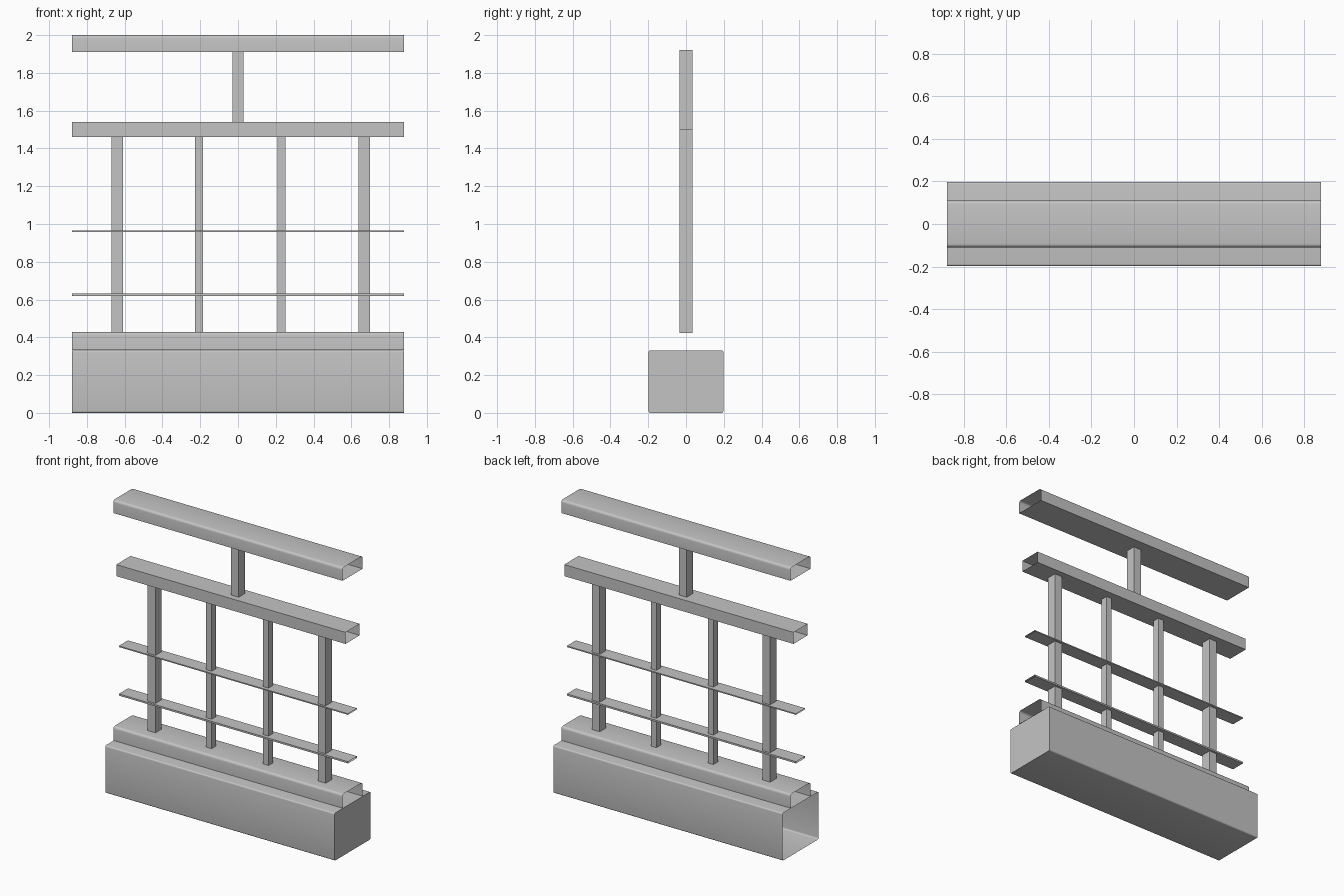
import bpy
import math

cube = bpy.data.objects.get("Cube")
if cube:
    bpy.data.objects.remove(cube, do_unlink=True)

# One plain grey for the whole railing
grey = bpy.data.materials.new("plain_grey")
grey.use_nodes = True
colour = (0.55, 0.55, 0.55, 1)
grey.diffuse_color = colour
grey.node_tree.nodes["Principled BSDF"].inputs["Base Color"].default_value = colour

LENGTH = 0.88


def section(half_width, low, high, top_radius=0, bottom_radius=0, steps=4):
    """Closed rectangular outline with optional rounded corners."""
    corners = [(1, 1, top_radius, 0), (-1, 1, top_radius, 90),
               (-1, -1, bottom_radius, 180), (1, -1, bottom_radius, 270)]
    points = []
    for sx, sy, r, start in corners:
        cx = sx * (half_width - r)
        cy = high - r if sy > 0 else low + r
        for i in range(steps + 1 if r else 1):
            a = math.radians(start + 90 * i / steps)
            points.append((cx + r * math.cos(a), cy + r * math.sin(a)))
    return points


def tube(name, outline, start, end, axis="x", cap_end=False):
    """Thin-walled open extrusion of an outline along x or z."""
    n = len(outline)
    verts = []
    for t in (start, end):
        verts += [(t, u, v) if axis == "x" else (u, v, t) for u, v in outline]
    faces = [(i, (i + 1) % n, (i + 1) % n + n, i + n) for i in range(n)]
    if axis == "x":
        faces = [f[::-1] for f in faces]
        faces = [f[::-1] for f in faces]
    if cap_end:
        faces.append(tuple(range(n, 2 * n)))
    mesh = bpy.data.meshes.new(name)
    mesh.from_pydata(verts, [], faces)
    mesh.materials.append(grey)
    obj = bpy.data.objects.new(name, mesh)
    bpy.context.collection.objects.link(obj)
    bpy.ops.object.select_all(action="DESELECT")
    obj.select_set(True)
    bpy.context.view_layer.objects.active = obj
    bpy.ops.object.shade_smooth_by_angle(angle=math.radians(35))
    return obj


def post(name, x, half_x, half_y, low, high):
    outline = [(x + u, v) for u, v in section(half_x, -half_y, half_y)]
    return tube(name, outline, low, high, axis="z")


# Base beam, closed at its +x end only
tube("base_beam", section(0.198, 0, 0.33, 0.01, 0.01), -LENGTH, LENGTH, cap_end=True)

# Hollow rails
tube("bottom_rail", section(0.11, 0.332, 0.428, 0.017), -LENGTH, LENGTH)
tube("middle_rail", section(0.078, 1.46, 1.54), -LENGTH, LENGTH)
tube("top_rail", section(0.11, 1.91, 2.0, 0.017), -LENGTH, LENGTH)

# Flat slats
tube("lower_slat", section(0.05, 0.62, 0.632), -LENGTH, LENGTH)
tube("upper_slat", section(0.05, 0.957, 0.965), -LENGTH, LENGTH)

# Uprights
for name, x in (("right_outer_post", -0.64), ("left_outer_post", 0.668)):
    post(name, x, 0.03, 0.035, 0.422, 1.5)
for name, x in (("right_inner_post", -0.206), ("left_inner_post", 0.231)):
    post(name, x, 0.021, 0.025, 0.422, 1.5)
post("top_post", 0, 0.03, 0.035, 1.5, 1.92)
